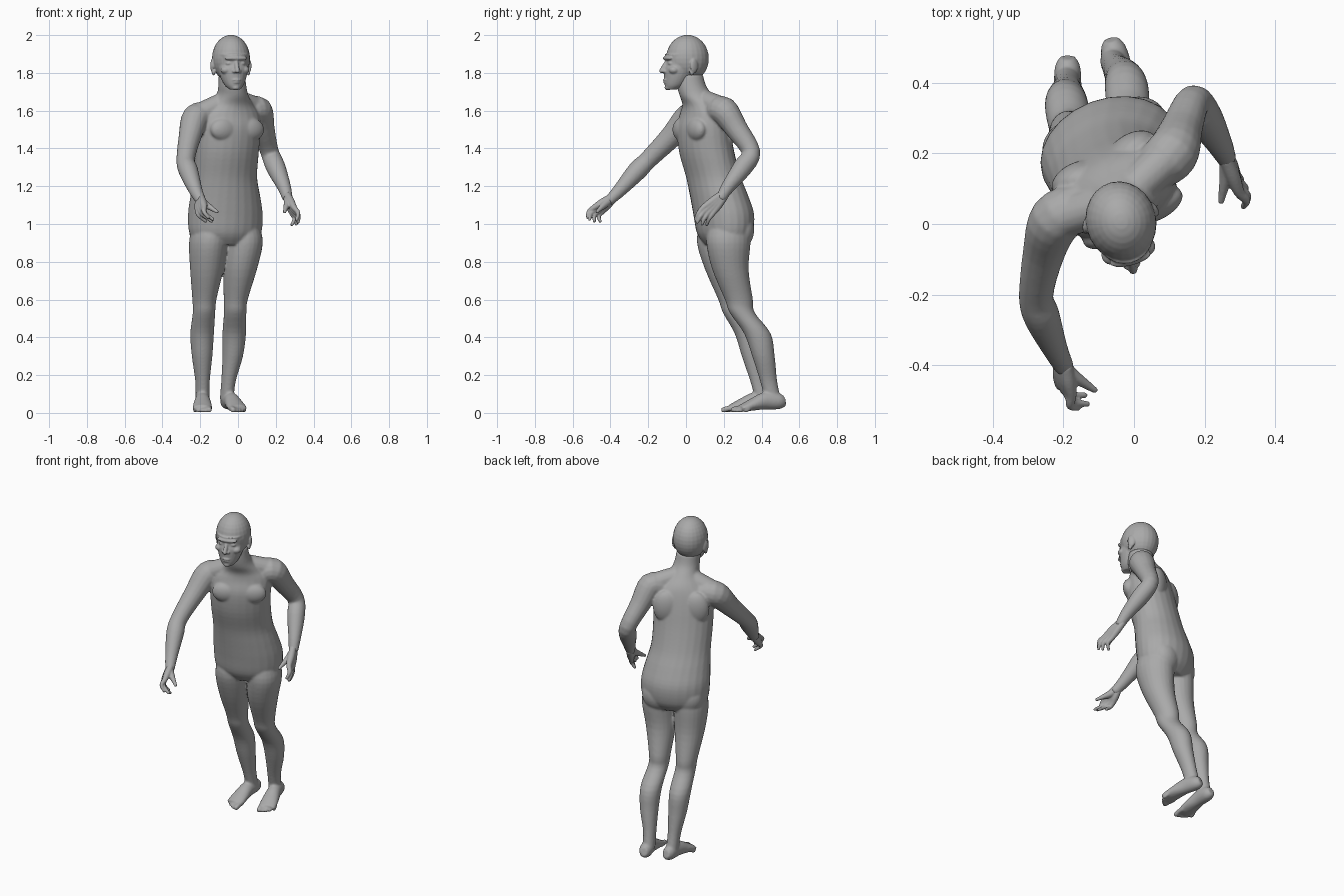
import bpy
import bmesh
from math import sin, cos, pi, radians
from mathutils import Vector, Matrix

if "Cube" in bpy.data.objects:
    bpy.data.objects.remove(bpy.data.objects["Cube"], do_unlink=True)

grey = bpy.data.materials.new("plain_grey")
grey.use_nodes = True
tone = (0.4, 0.4, 0.4, 1)
grey.diffuse_color = tone
grey.node_tree.nodes["Principled BSDF"].inputs["Base Color"].default_value = tone


# ---------- helpers ----------
def frame(x, y, yaw):
    """Local axes of a turned part: point(side, front, z)."""
    c, s = cos(radians(yaw)), sin(radians(yaw))

    def point(side, front, z):
        return Vector((x + side * c + front * s, y + side * s - front * c, z))
    return point


def refine(rows, steps=4):
    """Catmull-Rom interpolation of every column of the stations."""
    rows = [tuple(r) for r in rows]
    ext = [rows[0]] + rows + [rows[-1]]
    out = []
    for p, q, r, s in zip(ext, ext[1:], ext[2:], ext[3:]):
        for k in range(steps):
            t = k / steps
            out.append([b + 0.5 * t * (c - a + t * (2 * a - 5 * b + 4 * c - d
                        + t * (3 * (b - c) + d - a)))
                        for a, b, c, d in zip(p, q, r, s)])
    return out + [list(rows[-1])]


def loft(bm, rows, upright=True, sides=24):
    """Skin elliptical rings; each station is x, y, z, width, depth, yaw."""
    rows = refine(rows)
    centres = [Vector(r[:3]) for r in rows]
    rings = []
    for i, (x, y, z, a, b, yaw) in enumerate(rows):
        u = Vector((cos(radians(yaw)), sin(radians(yaw)), 0))
        t = Vector((0, 0, 1))
        if not upright:
            t = (centres[min(i + 1, len(rows) - 1)] - centres[max(i - 1, 0)]).normalized()
            u = (u - t * u.dot(t)).normalized()
        v = t.cross(u)
        rings.append([bm.verts.new(centres[i] + u * a * cos(2 * pi * k / sides)
                                   + v * b * sin(2 * pi * k / sides))
                      for k in range(sides)])
    for low, high in zip(rings, rings[1:]):
        for k in range(sides):
            n = (k + 1) % sides
            bm.faces.new((low[k], low[n], high[n], high[k]))
    bm.faces.new(rings[0])
    bm.faces.new(rings[-1])


def ball(bm, centre, radii, yaw=0):
    m = (Matrix.Translation(centre) @ Matrix.Rotation(radians(yaw), 4, "Z")
         @ Matrix.Diagonal((*radii, 1)))
    bmesh.ops.create_uvsphere(bm, u_segments=24, v_segments=16, radius=1, matrix=m)


def tube(bm, points, radii):
    """Round limb with rounded ends."""
    loft(bm, [(*p, r, r, 0) for p, r in zip(points, radii)], False, 16)
    for p, r in ((points[0], radii[0]), (points[-1], radii[-1])):
        ball(bm, p, (r, r, r))


def fuse(name, bm, voxel, rounds):
    """Blend the overlapping volumes into one smooth skin."""
    bmesh.ops.recalc_face_normals(bm, faces=bm.faces)
    mesh = bpy.data.meshes.new(name)
    bm.to_mesh(mesh)
    bm.free()
    mesh.materials.append(grey)
    mesh.shade_smooth()
    ob = bpy.data.objects.new(name, mesh)
    bpy.context.collection.objects.link(ob)
    remesh = ob.modifiers.new("blend", "REMESH")
    remesh.mode = "VOXEL"
    remesh.voxel_size = voxel
    remesh.use_smooth_shade = True
    soften = ob.modifiers.new("soften", "SMOOTH")
    soften.factor = 0.5
    soften.iterations = rounds


# ---------- torso and neck ----------
body = bmesh.new()
loft(body, [
    (-.065, .205, .89, .15, .10, 18), (-.067, .205, .95, .195, .14, 19),
    (-.067, .20, 1.05, .203, .155, 20), (-.067, .175, 1.15, .19, .148, 22),
    (-.067, .145, 1.25, .175, .138, 25), (-.057, .11, 1.38, .175, .138, 27),
    (-.047, .093, 1.5, .177, .13, 28), (-.042, .093, 1.58, .17, .11, 29),
    (-.036, .085, 1.63, .125, .098, 28), (-.03, .055, 1.68, .085, .09, 24),
    (-.03, .03, 1.73, .074, .078, 18), (-.033, .02, 1.79, .07, .07, 14)])
chest = frame(-.045, .095, 28)
hips = frame(-.067, .205, 20)
for s in (-1, 1):
    ball(body, chest(s * .078, .088, 1.5), (.08, .042, .062), 28)      # chest muscle
    ball(body, chest(s * .09, -.085, 1.5), (.075, .045, .1), 28)       # shoulder blade
    ball(body, hips(s * .088, -.052, .97), (.095, .075, .1), 20)       # buttock

# ---------- arms ----------
arm_radii = (.068, .075, .06, .049, .052, .037, .029)
right_arm = [(-.16, .05, 1.57), (-.222, .012, 1.562), (-.255, -.08, 1.46),
             (-.277, -.2, 1.34), (-.262, -.26, 1.28), (-.225, -.35, 1.18),
             (-.2, -.4, 1.13)]
left_arm = [(.06, .16, 1.59), (.108, .2, 1.6), (.135, .27, 1.5),
            (.168, .345, 1.38), (.2, .3, 1.3), (.243, .225, 1.2),
            (.26, .19, 1.145)]
for arm in (right_arm, left_arm):
    tube(body, arm, arm_radii)
    tube(body, [(-.032, .07, 1.665), Vector(arm[1]) + Vector((0, 0, .01))], (.055, .06))

# ---------- legs ----------
leg_sizes = [(.09, .11), (.1, .118), (.088, .097), (.063, .075), (.059, .067),
             (.062, .071), (.054, .06), (.038, .046), (.036, .043)]
heights = (1, .9, .76, .6, .53, .42, .3, .17, .07)
right_leg = [(-.15, .18), (-.158, .175), (-.165, .197), (-.178, .245), (-.18, .262),
             (-.19, .328), (-.19, .355), (-.188, .385), (-.188, .41)]
left_leg = [(.02, .23), (.03, .225), (.012, .235), (-.012, .28), (-.015, .298),
            (-.02, .378), (-.028, .41), (-.05, .437), (-.06, .46)]
for leg in (right_leg, left_leg):
    loft(body, [(*p, z, *size, 15) for p, z, size in zip(leg, heights, leg_sizes)])

# ---------- feet ----------
sole = [(.005, .068, .022, .028), (.035, .062, .037, .042), (.11, .064, .04, .046),
        (.175, .046, .048, .034), (.225, .03, .052, .023), (.25, .024, .047, .017)]
for x, y, yaw, inner in ((-.188, .477, 0, 1), (-.068, .527, 16, -1)):
    foot = frame(x, y, yaw)
    loft(body, [(*foot(0, l, z), w, h, yaw) for l, z, w, h in sole], False)
    for i in range(5):
        r = .015 if i == 0 else .0105
        side = inner * (.036 - .019 * i)
        reach = .278 - .003 * i * i
        tube(body, [foot(side, .22, .026), foot(side, reach - .02, .022),
                    foot(side, reach, r + .001)], (r, r, r))
fuse("body", body, .0065, 6)


# ---------- hands ----------
def hand(name, wrist, index_knuckle, little_knuckle, back, tips, thumb):
    bm = bmesh.new()
    wrist, a, b = Vector(wrist), Vector(index_knuckle), Vector(little_knuckle)
    back = Vector(back)
    for i, tip in enumerate(tips):
        knuckle = a.lerp(b, i / 3)
        start = wrist + (knuckle - a.lerp(b, .5)) * .4
        bend = knuckle.lerp(Vector(tip), .5) + back
        tube(bm, [start, start.lerp(knuckle, .5), knuckle, bend, tip],
             (.02, .021, .0155, .012, .0085))
    base = wrist.lerp(a, .45) - back
    tube(bm, [wrist, base, base.lerp(Vector(thumb), .55), thumb],
         (.02, .021, .014, .009))
    fuse(name, bm, .004, 3)


hand("right_hand", right_arm[-1], (-.178, -.485, 1.088), (-.212, -.445, 1.065),
     (-.012, -.012, .003),
     [(-.158, -.52, 1.035), (-.133, -.51, 1.025), (-.14, -.485, 1.015),
      (-.172, -.455, 1.015)], (-.112, -.47, 1.065))
hand("left_hand", left_arm[-1], (.298, .09, 1.085), (.288, .14, 1.055),
     (.014, -.003, .003),
     [(.31, .05, 1.025), (.318, .06, 1.01), (.308, .085, 1.0),
      (.285, .11, .997)], (.247, .065, 1.065))

# ---------- head ----------
skull = bmesh.new()
turn = 14
head = frame(-.035, 0, turn)
ball(skull, head(0, -.008, 1.876), (.1, .114, .125), turn)
face = [(.078, 1.712, .028, .028), (.06, 1.735, .05, .055), (.045, 1.775, .068, .073),
        (.03, 1.82, .08, .089), (.02, 1.85, .083, .09), (.014, 1.9, .088, .1)]
loft(skull, [(*head(0, f, z), w, d, turn) for f, z, w, d in face])
# nose, brow, lips
tube(skull, [head(0, .102, 1.862), head(0, .122, 1.83), head(0, .134, 1.811)],
     (.011, .012, .0125))
ball(skull, head(0, .1, 1.877), (.062, .021, .013), turn)
ball(skull, head(0, .11, 1.762), (.026, .015, .007), turn)
ball(skull, head(0, .108, 1.75), (.022, .015, .007), turn)
ball(skull, head(0, .098, 1.722), (.022, .018, .014), turn)
for s in (-1, 1):
    ball(skull, head(s * .014, .118, 1.808), (.011, .013, .009), turn)     # nostril
    ball(skull, head(s * .035, .088, 1.85), (.019, .019, .012), turn)      # eye
    ball(skull, head(s * .05, .078, 1.815), (.028, .028, .022), turn)      # cheekbone
    ball(skull, head(s * .098, -.02, 1.838), (.011, .024, .038), turn + s * 22)   # ear
    ball(skull, head(s * .095, -.008, 1.803), (.009, .013, .017), turn)    # ear lobe
fuse("head", skull, .0045, 3)
